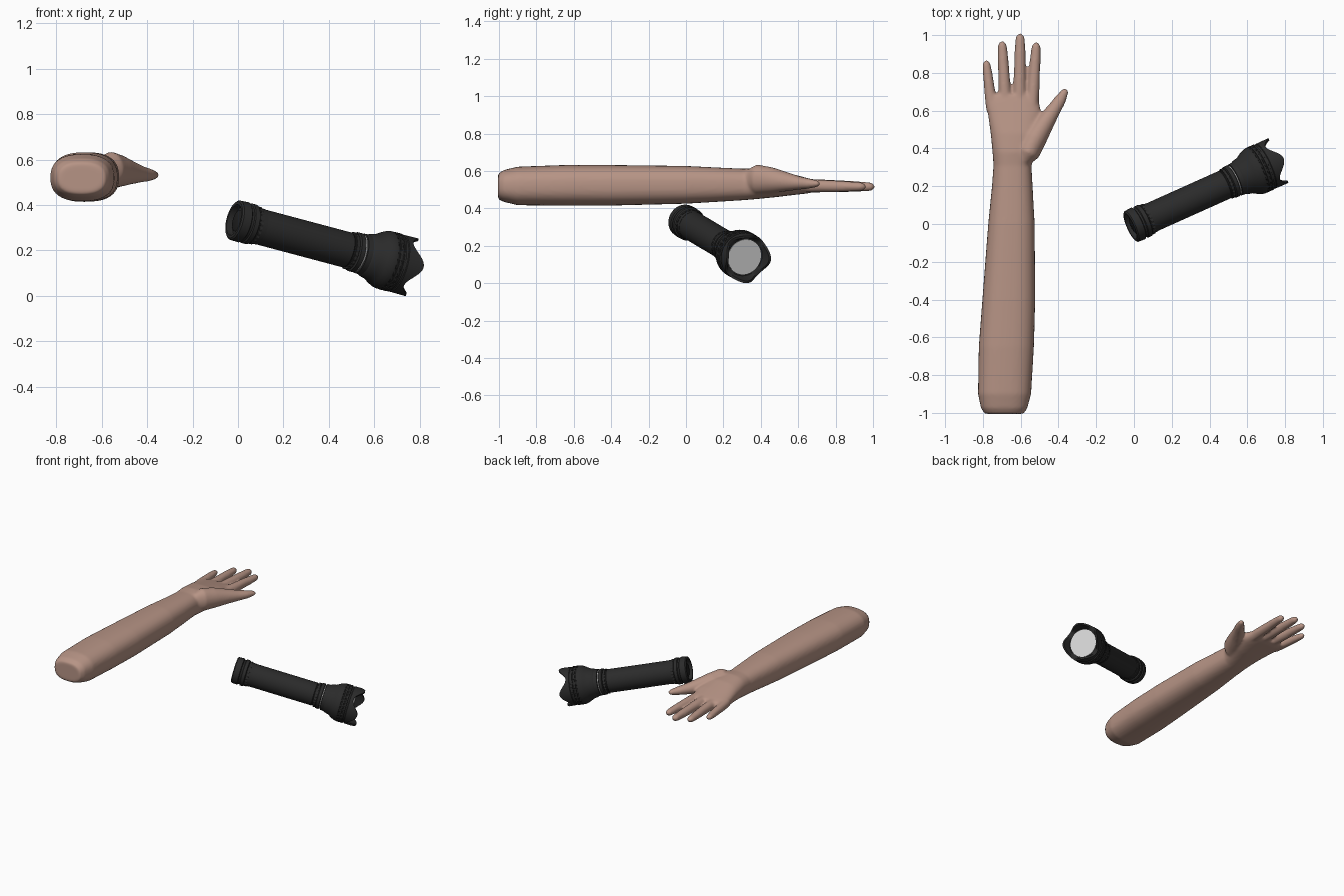
import bpy, bmesh, math
from mathutils import Vector, Matrix

if "Cube" in bpy.data.objects:
    bpy.data.objects.remove(bpy.data.objects["Cube"])


def material(name, rgb):
    m = bpy.data.materials.new(name)
    m.diffuse_color = (*rgb, 1)
    m.use_nodes = True
    m.node_tree.nodes["Principled BSDF"].inputs["Base Color"].default_value = m.diffuse_color
    return m


SKIN = material("skin", (0.47, 0.295, 0.235))
BLACK = material("black metal", (0.024, 0.024, 0.024))
DARK = material("dark rubber", (0.014, 0.014, 0.014))
LIGHT = material("pale glass", (0.68, 0.68, 0.68))


def make_object(name, bm, mat, angle=None):
    bmesh.ops.recalc_face_normals(bm, faces=bm.faces)
    me = bpy.data.meshes.new(name)
    bm.to_mesh(me)
    bm.free()
    me.materials.append(mat)
    ob = bpy.data.objects.new(name, me)
    bpy.context.collection.objects.link(ob)
    if angle:
        bpy.ops.object.select_all(action='DESELECT')
        ob.select_set(True)
        bpy.context.view_layer.objects.active = ob
        bpy.ops.object.shade_smooth_by_angle(angle=math.radians(angle))
    return ob


def skin_rings(bm, rings):
    """Bridge equal rings of points and cap both ends."""
    vs = [[bm.verts.new(p) for p in r] for r in rings]
    n = len(vs[0])
    for a, b in zip(vs, vs[1:]):
        for i in range(n):
            j = (i + 1) % n
            bm.faces.new((a[i], a[j], b[j], b[i]))
    bm.faces.new(vs[0])
    bm.faces.new(vs[-1])


def oval(c, side, rx, rz, power=2.0, n=32):
    """Upright superellipse ring."""
    pts = []
    for i in range(n):
        t = 2 * math.pi * i / n
        co, si = math.cos(t), math.sin(t)
        x = math.copysign(abs(co) ** (2 / power), co) * rx
        z = math.copysign(abs(si) ** (2 / power), si) * rz
        pts.append(Vector(c) + side * x + Vector((0, 0, z)))
    return pts


# ---------- arm: forearm and palm, fingers, thumb, fused together ----------
bm = bmesh.new()
forearm = [  # y, x min, x max, z min, z max
    (-1.005, -0.79, -0.585, 0.45, 0.585), (-0.975, -0.81, -0.565, 0.435, 0.605),
    (-0.90, -0.826, -0.545, 0.417, 0.623), (-0.65, -0.822, -0.530, 0.414, 0.632),
    (-0.40, -0.803, -0.523, 0.415, 0.632), (0.0, -0.772, -0.526, 0.425, 0.627),
    (0.20, -0.752, -0.537, 0.437, 0.617), (0.31, -0.744, -0.543, 0.444, 0.612),
    (0.38, -0.749, -0.525, 0.450, 0.617), (0.48, -0.759, -0.495, 0.460, 0.605),
    (0.58, -0.773, -0.490, 0.472, 0.580), (0.65, -0.782, -0.503, 0.480, 0.562),
    (0.685, -0.765, -0.520, 0.488, 0.552)]
skin_rings(bm, [oval(((a + b) / 2, y, (c + d) / 2), Vector((1, 0, 0)),
                     (b - a) / 2, (d - c) / 2, 2.5) for y, a, b, c, d in forearm])


def digit(stations):
    """Tapered tube with a domed tip; stations are x, y, z, half width, half height."""
    rings = []
    n = len(stations)
    for i, (x, y, z, rx, rz) in enumerate(stations):
        p, q = stations[max(i - 1, 0)], stations[min(i + 1, n - 1)]
        d = Vector((q[0] - p[0], q[1] - p[1], 0)).normalized()
        side = Vector((d.y, -d.x, 0))
        rings.append(oval((x, y, z), side, rx, rz, n=20))
    for deg in (25, 50, 70, 85):
        a = math.radians(deg)
        c = Vector((x, y, z)) + d * rx * 1.3 * math.sin(a)
        rings.append(oval(c, side, rx * math.cos(a), rz * math.cos(a), n=20))
    skin_rings(bm, rings)


fingers = [  # base x, base y, tip x, tip y, half width
    (-0.751, 0.60, -0.780, 0.867, 0.028), (-0.679, 0.61, -0.697, 0.968, 0.031),
    (-0.606, 0.61, -0.603, 1.008, 0.032), (-0.541, 0.61, -0.519, 0.962, 0.031)]
for bx, by, tx, ty, r in fingers:
    ty -= r
    digit([(bx + (tx - bx) * t, by + (ty - by) * t, 0.522 - 0.006 * t, r * w, r * h)
           for t, w, h in ((0, 1.1, 1.2), (0.3, 1.1, 1.1), (0.6, 0.97, 1.0),
                           (0.8, 0.93, 0.9), (1, 0.8, 0.75))])
digit([(-0.585, 0.33, 0.548, 0.035, 0.06), (-0.56, 0.38, 0.555, 0.062, 0.08),
       (-0.52, 0.46, 0.55, 0.062, 0.07), (-0.472, 0.535, 0.543, 0.050, 0.052),
       (-0.425, 0.605, 0.536, 0.038, 0.036), (-0.392, 0.655, 0.533, 0.032, 0.028),
       (-0.372, 0.69, 0.532, 0.023, 0.02)])
arm = make_object("arm_and_hand", bm, SKIN)
rm = arm.modifiers.new("fuse", 'REMESH')
rm.mode = 'VOXEL'
rm.voxel_size = 0.008
rm.use_smooth_shade = True
sm = arm.modifiers.new("soften", 'SMOOTH')
sm.factor = 0.5
sm.iterations = 8

# ---------- flashlight: turned parts along one tilted axis ----------
axis = Vector((0.78, 0.35, -0.208)).normalized()
across = axis.cross(Vector((0, 0, 1))).normalized()
up = across.cross(axis)
place = Matrix((across, up, axis)).transposed().to_4x4()
place.translation = (-0.018, -0.015, 0.335)


def turned(name, profile, mat, n=64, teeth=0.0, scallop=0.0, closed=False):
    """Revolve (station, radius) points. Teeth alternate the radius;
    scallop pulls stations past 0.82 back between four crown tips."""
    bm = bmesh.new()
    rings = []
    for s, r in profile:
        ring = []
        for i in range(n):
            t = 2 * math.pi * i / n
            rr = r - (teeth if i % 4 > 1 else 0)
            dip = math.sin(2 * t) ** 2
            ss = s - scallop * dip if s > 0.85 else s
            ring.append((rr * math.cos(t), rr * math.sin(t), ss))
        rings.append(ring)
    skin_rings(bm, rings)
    ob = make_object(name, bm, mat, 30)
    ob.matrix_world = place
    return ob


# Tail cap with recessed button
turned("tail_cap", [(0.028, 0.05), (0.028, 0.066), (0.0, 0.07), (0.0, 0.082), (0.006, 0.089),
                    (0.045, 0.091), (0.05, 0.084), (0.06, 0.084), (0.064, 0.09),
                    (0.085, 0.09), (0.09, 0.082), (0.13, 0.08)], BLACK)
turned("tail_button", [(0.012, 0.04), (0.016, 0.048), (0.04, 0.05)], DARK)
turned("tail_grip", [(0.094, 0.085), (0.108, 0.085)], BLACK, 96, 0.003)

# Long barrel and collar
turned("barrel", [(0.11, 0.076), (0.115, 0.079), (0.56, 0.079), (0.565, 0.075),
                  (0.66, 0.075)], BLACK)
turned("collar_grip", [(0.57, 0.084), (0.585, 0.084)], BLACK, 96, 0.003)
turned("collar", [(0.588, 0.08), (0.592, 0.088), (0.612, 0.088), (0.616, 0.08)], BLACK)
turned("collar_ring", [(0.616, 0.083), (0.621, 0.083)], LIGHT)

# Flared head with grooves and four-tipped crown, hollow at the front
turned("head", [(0.622, 0.078), (0.624, 0.089), (0.648, 0.091), (0.655, 0.096),
                (0.685, 0.103), (0.71, 0.118), (0.73, 0.127), (0.745, 0.13),
                (0.752, 0.13), (0.754, 0.124), (0.761, 0.124), (0.763, 0.131),
                (0.772, 0.131), (0.774, 0.124), (0.781, 0.124), (0.783, 0.131),
                (0.792, 0.131), (0.794, 0.125), (0.803, 0.125), (0.806, 0.129),
                (0.82, 0.129), (0.882, 0.130), (0.882, 0.118), (0.822, 0.104),
                (0.818, 0.09)], BLACK, 96, 0, 0.055)
turned("head_grip", [(0.753, 0.1305), (0.762, 0.1305)], DARK, 96, 0.005)
turned("head_grip_front", [(0.773, 0.1305), (0.782, 0.1305)], DARK, 96, 0.005)
turned("lens", [(0.816, 0.096), (0.824, 0.096)], LIGHT)
